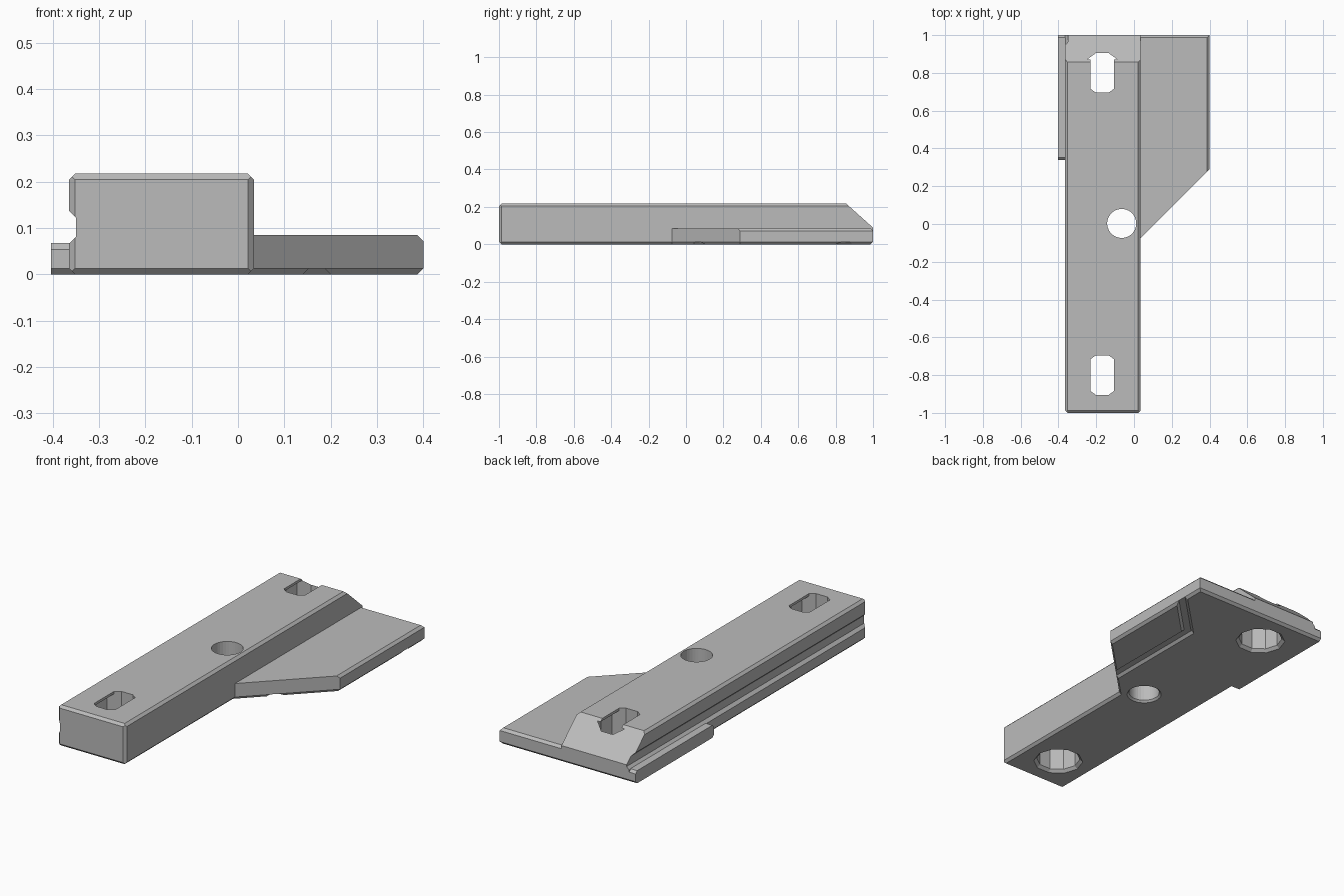
import bpy, bmesh, math
from mathutils import Vector

cube = bpy.data.objects.get("Cube")
if cube:
    bpy.data.objects.remove(cube)

grey = bpy.data.materials.new("plain grey")
grey.use_nodes = True
COLOUR = (0.5, 0.5, 0.5, 1)
grey.diffuse_color = COLOUR
grey.node_tree.nodes["Principled BSDF"].inputs["Base Color"].default_value = COLOUR

C = 0.013          # chamfer size
TOP = 0.217        # rail height
PLATE = 0.085      # side plate height


def to_object(name, bm):
    bmesh.ops.recalc_face_normals(bm, faces=bm.faces)
    mesh = bpy.data.meshes.new(name)
    bm.to_mesh(mesh)
    bm.free()
    mesh.materials.append(grey)
    ob = bpy.data.objects.new(name, mesh)
    bpy.context.collection.objects.link(ob)
    return ob


def slice_off(bm, point, normal):
    """Remove everything on the normal's side of a plane and cap the cut."""
    geom = bm.verts[:] + bm.edges[:] + bm.faces[:]
    bmesh.ops.bisect_plane(bm, geom=geom, plane_co=point, plane_no=normal, clear_outer=True)
    rim = [e for e in bm.edges if e.is_boundary]
    if rim:
        bmesh.ops.contextual_create(bm, geom=rim)


def block(name, lo, hi, cuts=()):
    """Box between two corners, trimmed by planes."""
    bm = bmesh.new()
    bmesh.ops.create_cube(bm, size=1)
    for v in bm.verts:
        v.co = [a + (b - a) * (c + 0.5) for a, b, c in zip(lo, hi, v.co)]
    for point, normal in cuts:
        slice_off(bm, point, Vector(normal).normalized())
    return to_object(name, bm)


def chamfers(lo, hi, edges):
    """Planes that chamfer box edges; each edge is named by its outward direction."""
    planes = []
    for d in edges:
        corner = Vector([h if s > 0 else l if s < 0 else 0 for l, h, s in zip(lo, hi, d)])
        first = next(i for i in range(3) if d[i])
        corner[first] -= d[first] * C
        planes.append((corner, d))
    return planes


def loft(name, rings):
    """Solid skinned through matching rings of points."""
    bm = bmesh.new()
    loops = [[bm.verts.new(p) for p in ring] for ring in rings]
    for a, b in zip(loops, loops[1:]):
        for i in range(len(a)):
            j = (i + 1) % len(a)
            bm.faces.new((a[i], a[j], b[j], b[i]))
    bm.faces.new(loops[0])
    bm.faces.new(loops[-1])
    return to_object(name, bm)


def bore(name, x, y, sides, steps):
    """Round cutter from (radius, height) steps, with a flat facing the ends."""
    turn = math.pi / 2 + math.pi / sides
    return loft(name, [[(x + r * math.cos(turn + math.tau * i / sides),
                         y + r * math.sin(turn + math.tau * i / sides), z)
                        for i in range(sides)] for r, z in steps])


def combine(target, other, operation):
    mod = target.modifiers.new(operation, "BOOLEAN")
    mod.operation, mod.solver, mod.object = operation, "EXACT", other
    bpy.context.view_layer.objects.active = target
    bpy.ops.object.modifier_apply(modifier=mod.name)
    bpy.data.objects.remove(other)


# Long rail with chamfered edges and a sloped rear end
lo, hi = (-0.365, -1, 0), (0.035, 1, TOP)
rail_edges = [(1, 0, 1), (-1, 0, 1), (1, 0, -1), (-1, 0, -1), (1, -1, 0),
              (-1, -1, 0), (0, -1, 1), (0, -1, -1), (0, 1, -1)]
slope = ((0, 0.857, TOP), (0, 0.128, 0.143))
rail = block("bracket_rail", lo, hi, chamfers(lo, hi, rail_edges) + [slope])

# Shallow groove along the rail's side
groove = loft("side_groove", [[(-0.38, y, 0.05), (-0.35, y, 0.08),
                               (-0.35, y, 0.122), (-0.38, y, 0.152)] for y in (-1.1, 1.1)])
combine(rail, groove, "DIFFERENCE")

# Side plate with a diagonal front edge
lo, hi = (-0.1, -0.3, 0), (0.4, 1, PLATE)
plate_edges = [(1, 0, 1), (1, 0, -1), (0, 1, 1), (0, 1, -1)]
diagonal = [((0.4, 0.29, 0), (1, -1, 0)),
            ((0.4 - C, 0.29, 0), (1, -1, -math.sqrt(2) / 1.4))]
combine(rail, block("side_plate", lo, hi, chamfers(lo, hi, plate_edges) + diagonal), "UNION")

# Narrow lip on the other side
lo, hi = (-0.403, 0.34, 0), (-0.3, 1, 0.067)
lip_edges = [(0, -1, 1), (0, -1, -1), (0, 1, 1), (0, 1, -1)]
combine(rail, block("side_lip", lo, hi, chamfers(lo, hi, lip_edges)), "UNION")

# Screw bores, open below and narrowed to a slot at the top
SCREW_X, HALF_SLOT = -0.168, 0.062
for y in (-0.8, 0.8):
    combine(rail, bore("screw_bore", SCREW_X, y, 10,
                       [(0.14, -0.015), (0.11, 0.015), (0.11, 0.204)]), "DIFFERENCE")
    bm = bmesh.new()
    slot = bore("screw_slot", SCREW_X, y, 10, [(0.11, 0.15), (0.11, 0.3)])
    bm.from_mesh(slot.data)
    for side in (-1, 1):
        slice_off(bm, (SCREW_X + side * HALF_SLOT, y, 0), (side, 0, 0))
    bpy.data.objects.remove(slot)
    combine(rail, to_object("screw_slot", bm), "DIFFERENCE")

# Round through hole with a chamfered mouth below
combine(rail, bore("through_hole", -0.065, 0.003, 32,
                   [(0.1, -C), (0.077, 0.01), (0.077, 0.3)]), "DIFFERENCE")

# Bent shallow channel under the side plate
path = [((0.17, -0.1), (-1, 0)), ((0.17, 0.627), (-1, 0.414)), ((0.45, 0.907), (-0.707, 0.707))]
section = [(-0.04, -0.01), (0.04, -0.01), (0.017, C), (-0.017, C)]
channel = loft("under_channel", [[(px + nx * w, py + ny * w, z) for w, z in section]
                                 for (px, py), (nx, ny) in path])
combine(rail, channel, "DIFFERENCE")
